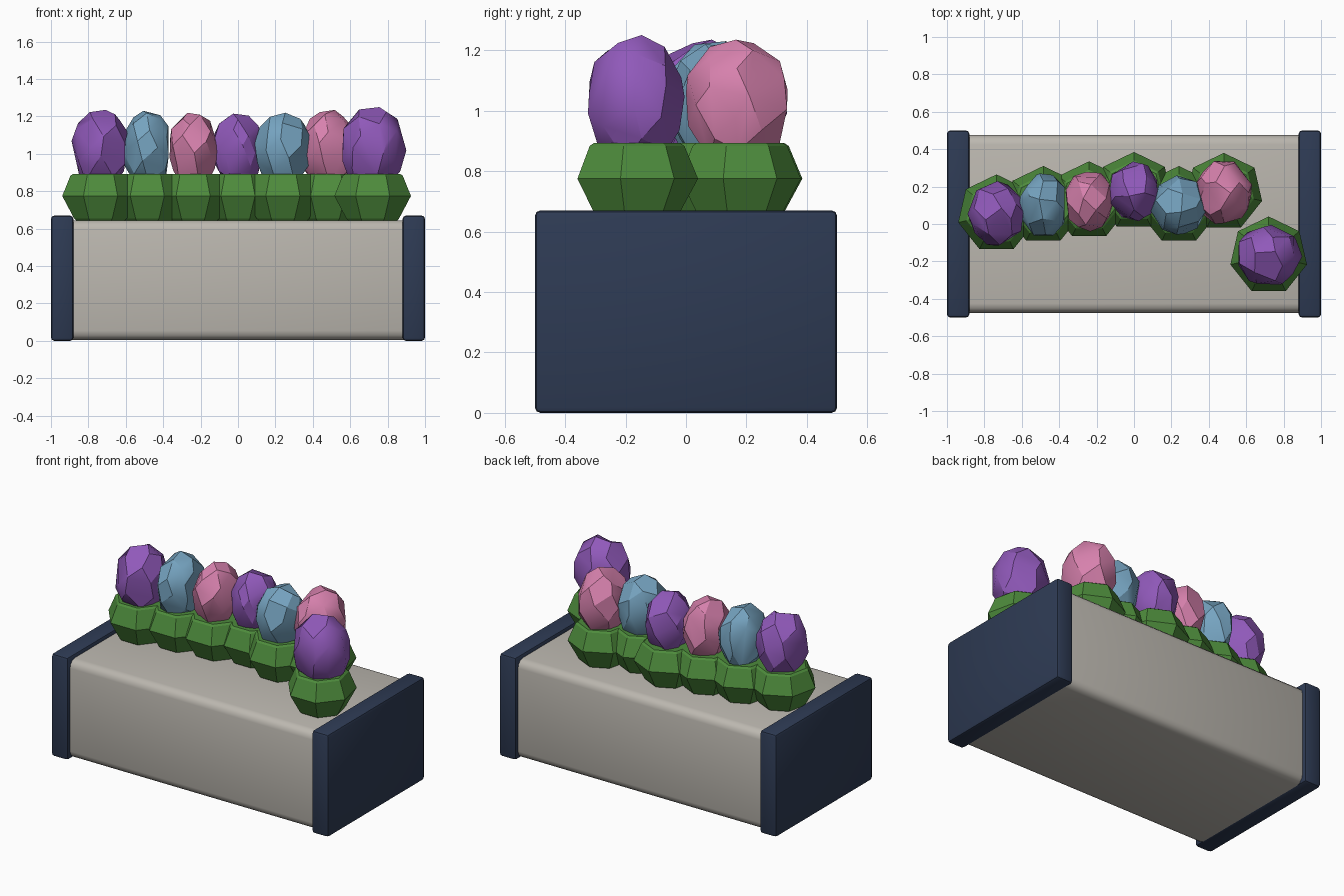
import bpy, bmesh, math, random
from mathutils import Vector

if "Cube" in bpy.data.objects:
    bpy.data.objects.remove(bpy.data.objects["Cube"], do_unlink=True)


def material(name, rgb):
    m = bpy.data.materials.new(name)
    m.use_nodes = True
    color = (*rgb, 1)
    m.diffuse_color = color
    bsdf = next(n for n in m.node_tree.nodes if n.type == 'BSDF_PRINCIPLED')
    bsdf.inputs["Base Color"].default_value = color
    return m


STONE = material("warm grey", (0.50, 0.475, 0.43))
NAVY = material("navy", (0.027, 0.043, 0.088))
GREEN = material("leaf green", (0.075, 0.26, 0.045))
PURPLE = material("purple", (0.28, 0.10, 0.49))
BLUE = material("soft blue", (0.18, 0.37, 0.53))
PINK = material("pink", (0.68, 0.22, 0.42))


def add_object(name, bm, mat, smooth_angle=None):
    bmesh.ops.recalc_face_normals(bm, faces=bm.faces)
    mesh = bpy.data.meshes.new(name)
    bm.to_mesh(mesh)
    bm.free()
    mesh.materials.append(mat)
    ob = bpy.data.objects.new(name, mesh)
    bpy.context.collection.objects.link(ob)
    if smooth_angle:
        bpy.ops.object.select_all(action='DESELECT')
        ob.select_set(True)
        bpy.context.view_layer.objects.active = ob
        bpy.ops.object.shade_smooth_by_angle(angle=math.radians(smooth_angle))
    return ob


def rounded_box(name, lo, hi, bevel, segments, mat):
    lo, hi = Vector(lo), Vector(hi)
    bm = bmesh.new()
    bmesh.ops.create_cube(bm, size=1)
    for v in bm.verts:
        v.co = Vector(v.co[i] * (hi - lo)[i] + (hi + lo)[i] / 2 for i in range(3))
    bmesh.ops.bevel(bm, geom=bm.edges[:], offset=bevel, segments=segments,
                    profile=0.5, affect='EDGES')
    return add_object(name, bm, mat, 40)


# Planter body held between two end boards
rounded_box("planter_body", (-0.95, -0.475, 0.005), (0.95, 0.475, 0.645), 0.05, 3, STONE)
for side, x in (("right", -0.94), ("left", 0.94)):
    rounded_box(side + "_end_board", (x - 0.06, -0.5, 0), (x + 0.06, 0.5, 0.67), 0.018, 2, NAVY)


# Seven-sided leaf collar: rings of (height, radius)
def leaf_collar(name, cx, cy):
    bm = bmesh.new()
    rings = []
    for z, r in ((0.645, 0.135), (0.655, 0.145), (0.775, 0.21), (0.883, 0.165), (0.893, 0.15)):
        angles = [math.pi / 2 + math.tau * k / 7 for k in range(7)]
        rings.append([bm.verts.new((cx + r * math.cos(a), cy + r * math.sin(a), z)) for a in angles])
    for low, high in zip(rings, rings[1:]):
        for k in range(7):
            j = (k + 1) % 7
            bm.faces.new((low[k], low[j], high[j], high[k]))
    bm.faces.new(rings[0])
    bm.faces.new(rings[-1])
    return add_object(name, bm, GREEN)


# Faceted egg-shaped bloom: hull of scattered points on a sphere
def bloom(name, cx, cy, rx, ry, top, mat, seed):
    rng = random.Random(seed)
    bm = bmesh.new()
    count = 34
    for k in range(count):
        z = 1 - 2 * (k + 0.5) / count
        a = k * math.pi * (3 - math.sqrt(5)) + rng.uniform(-0.3, 0.3) + seed
        r = math.sqrt(1 - z * z)
        bm.verts.new((r * math.cos(a), r * math.sin(a), z))
    bmesh.ops.convex_hull(bm, input=bm.verts[:])
    bmesh.ops.dissolve_limit(bm, angle_limit=math.radians(18),
                             verts=bm.verts[:], edges=bm.edges[:])
    # Fit to the wanted extents
    mid_z = 1.04
    extent = [max(abs(v.co[i]) for v in bm.verts) for i in range(3)]
    for v in bm.verts:
        x, y, z = (v.co[i] / extent[i] for i in range(3))
        v.co = (cx + x * rx, cy + y * ry, mid_z + z * (top - mid_z if z > 0 else 0.23))
    return add_object(name, bm, mat, 30)


# Row of flowers: collar centre, bloom half widths, bloom top, colour
flowers = (
    (-0.735, 0.055, 0.155, 0.175, 1.235, PURPLE),
    (-0.485, 0.10, 0.135, 0.17, 1.23, BLUE),
    (-0.24, 0.125, 0.135, 0.165, 1.22, PINK),
    (0.0, 0.175, 0.135, 0.16, 1.215, PURPLE),
    (0.24, 0.10, 0.15, 0.16, 1.22, BLUE),
    (0.48, 0.17, 0.15, 0.17, 1.235, PINK),
    (0.72, -0.17, 0.18, 0.165, 1.25, PURPLE),
)
for n, (x, y, rx, ry, top, mat) in enumerate(flowers, 1):
    leaf_collar(f"leaf_collar_{n}", x, y)
    bloom(f"bloom_{n}", x, y, rx, ry, top, mat, n)
